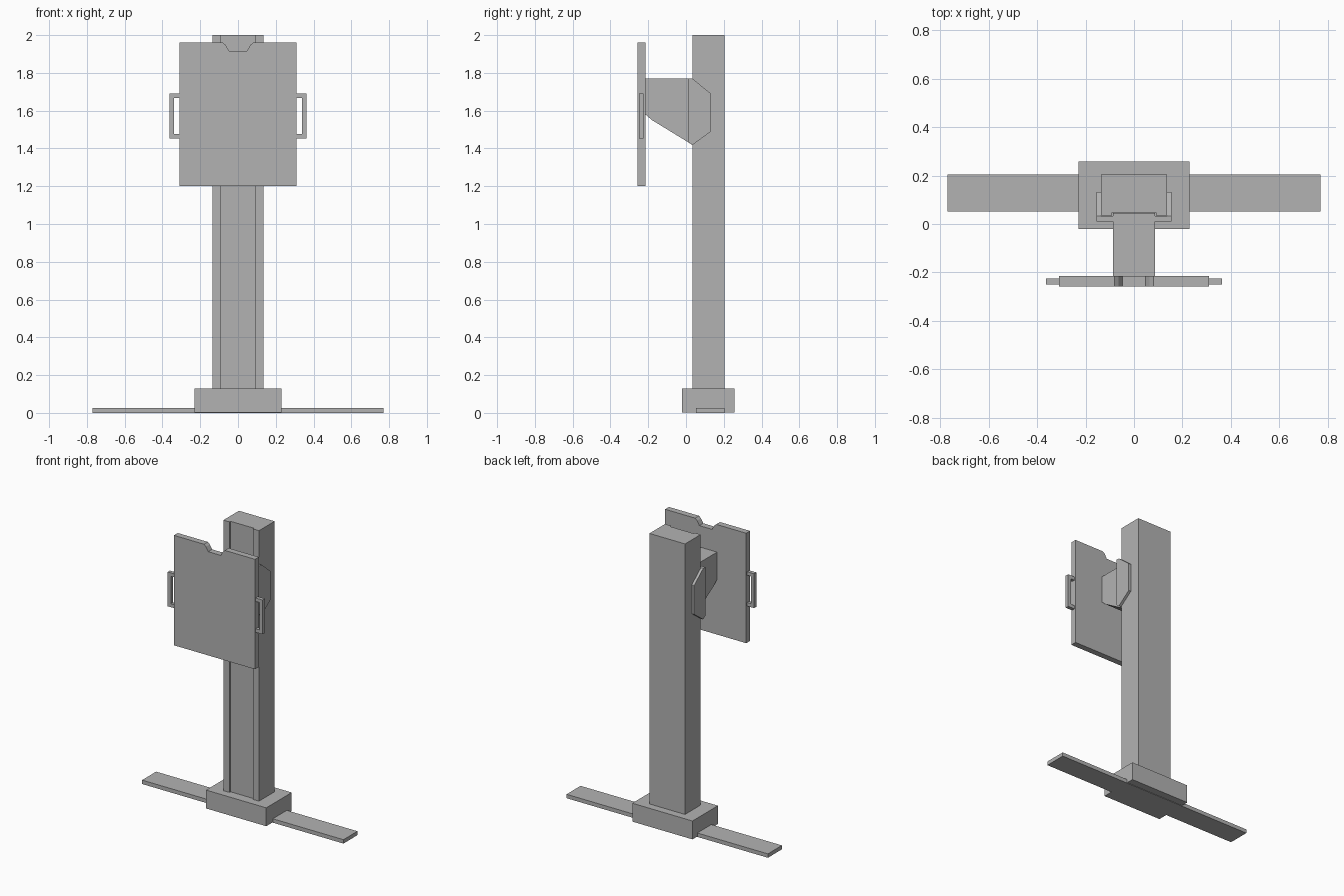
import bpy
import bmesh
from mathutils import Vector

if "Cube" in bpy.data.objects:
    bpy.data.objects.remove(bpy.data.objects["Cube"], do_unlink=True)

grey = bpy.data.materials.new("plain grey")
grey.use_nodes = True
colour = (0.45, 0.45, 0.45, 1)
grey.diffuse_color = colour
grey.node_tree.nodes["Principled BSDF"].inputs["Base Color"].default_value = colour


def prism(name, outline, axis, low, high):
    """Extrude a 2D outline along an axis (0 = x, 1 = y, 2 = z)."""
    def place(a, b):
        point = [a, b]
        point.insert(axis, low)
        return point

    bm = bmesh.new()
    face = bm.faces.new([bm.verts.new(place(a, b)) for a, b in outline])
    moved = bmesh.ops.extrude_face_region(bm, geom=[face])["geom"]
    shift = Vector((0, 0, 0))
    shift[axis] = high - low
    bmesh.ops.translate(bm, vec=shift,
                        verts=[v for v in moved if isinstance(v, bmesh.types.BMVert)])
    bmesh.ops.recalc_face_normals(bm, faces=bm.faces)
    mesh = bpy.data.meshes.new(name)
    bm.to_mesh(mesh)
    bm.free()
    mesh.materials.append(grey)
    obj = bpy.data.objects.new(name, mesh)
    bpy.context.collection.objects.link(obj)
    return obj


def box(name, x0, x1, y0, y1, z0, z1):
    return prism(name, [(x0, y0), (x1, y0), (x1, y1), (x0, y1)], 2, z0, z1)


# Base block with a long cross foot
box("base_block", -0.23, 0.23, -0.02, 0.258, 0.003, 0.13)
box("cross_foot", -0.77, 0.77, 0.052, 0.205, 0, 0.027)

# Column with a shallow groove down the front
half, groove, front, floor, back = 0.136, 0.09, 0.035, 0.047, 0.205
prism("column", [(-half, front), (-groove, front), (-groove, floor), (groove, floor),
                 (groove, front), (half, front), (half, back), (-half, back)],
      2, 0.13, 2.0)

# Arm reaching forward to the panel
prism("arm", [(-0.215, 1.77), (-0.215, 1.58), (-0.18, 1.55), (0.008, 1.435),
              (0.034, 1.418), (0.046, 1.418), (0.046, 1.77)], 0, -0.087, 0.087)

# Carriage: front strip plus a chamfered cheek on each side of the column
prism("carriage_front", [(0.01, 1.77), (0.01, 1.435), (0.034, 1.418), (0.034, 1.77)],
      0, -0.155, 0.155)
cheek = [(0.034, 1.77), (0.034, 1.418), (0.132, 1.49), (0.132, 1.69)]
prism("right_cheek", cheek, 0, -0.155, -0.137)
prism("left_cheek", cheek, 0, 0.137, 0.155)

# Panel with a notch in its top edge
notch = [(0.08, 1.96), (0.065, 1.947), (0.048, 1.917)]
panel = [(-0.31, 1.2), (0.31, 1.2), (0.31, 1.96)] + notch
panel += [(-x, z) for x, z in reversed(notch)] + [(-0.31, 1.96)]
prism("panel", panel, 1, -0.257, -0.215)

# Bracket-shaped handles on both edges of the panel
grip = [(0.31, 1.453), (0.363, 1.453), (0.363, 1.69), (0.31, 1.69),
        (0.31, 1.666), (0.339, 1.666), (0.339, 1.477), (0.31, 1.477)]
for name, side in (("left_handle", 1), ("right_handle", -1)):
    prism(name, [(side * x, z) for x, z in grip], 1, -0.25, -0.225)
